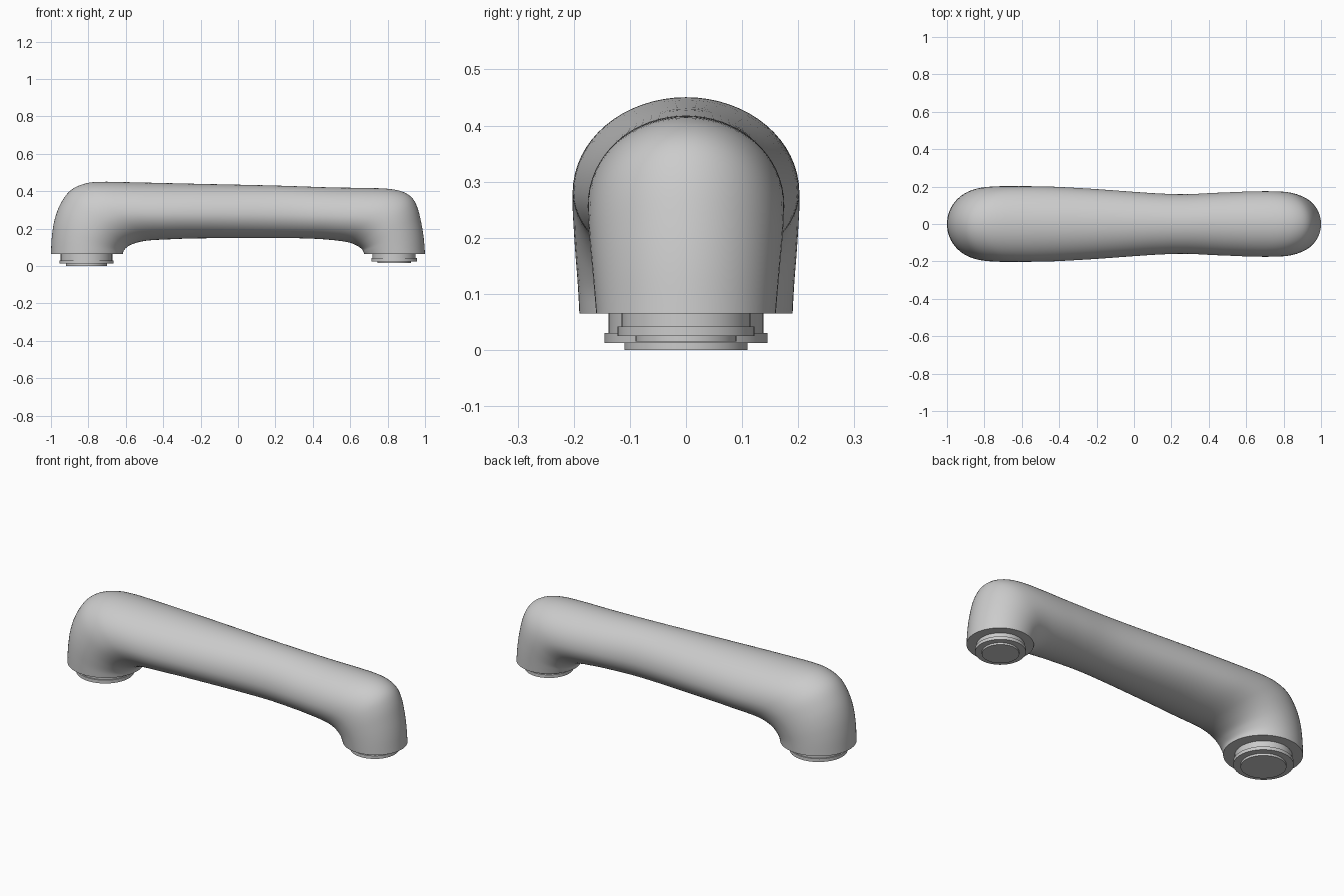
import bpy, bmesh, math
from mathutils import Vector

cube = bpy.data.objects.get("Cube")
if cube:
    bpy.data.objects.remove(cube, do_unlink=True)

grey = bpy.data.materials.new("light_grey")
grey.use_nodes = True
colour = (0.6, 0.6, 0.6, 1)
grey.diffuse_color = colour
grey.node_tree.nodes["Principled BSDF"].inputs["Base Color"].default_value = colour


def finish(name, bm):
    """Turn a bmesh into a smooth shaded object with crisp edges."""
    bmesh.ops.recalc_face_normals(bm, faces=bm.faces)
    mesh = bpy.data.meshes.new(name)
    bm.to_mesh(mesh)
    bm.free()
    mesh.materials.append(grey)
    obj = bpy.data.objects.new(name, mesh)
    bpy.context.collection.objects.link(obj)
    bpy.ops.object.select_all(action='DESELECT')
    obj.select_set(True)
    bpy.context.view_layer.objects.active = obj
    bpy.ops.object.shade_smooth_by_angle(angle=math.radians(35))
    return obj


def bridge(bm, rings):
    """Skin a list of rings and cap both ends."""
    loops = [[bm.verts.new(p) for p in ring] for ring in rings]
    n = len(loops[0])
    for a, b in zip(loops, loops[1:]):
        for i in range(n):
            j = (i + 1) % n
            bm.faces.new((a[i], a[j], b[j], b[i]))
    bm.faces.new(loops[0])
    bm.faces.new(loops[-1])


def spline(points, steps):
    """Catmull-Rom curve through the stations."""
    pts = [points[0]] + points + [points[-1]]
    out = []
    for a, b, c, d in zip(pts, pts[1:], pts[2:], pts[3:]):
        for s in range(steps):
            t = s / steps
            out.append((b * 2 + (c - a) * t + (a * 2 - b * 5 + c * 4 - d) * t * t
                        + (b * 3 - a - c * 3 + d) * t ** 3) * 0.5)
    return out + [points[-1]]


# Handle stations: outer x, outer z, inner x, inner z, half width
stations = [
    (-1, .065, -.615, .065, .19),
    (-.995, .16, -.612, .08, .193),
    (-.98, .25, -.6, .095, .197),
    (-.95, .33, -.58, .11, .2),
    (-.9, .4, -.55, .122, .202),
    (-.83, .437, -.51, .132, .202),
    (-.74, .45, -.46, .138, .202),
    (-.55, .447, -.36, .143, .2),
    (-.25, .44, -.2, .148, .188),
    (.2, .43, .2, .15, .16),
    (.5, .42, .4, .146, .167),
    (.7, .417, .5, .139, .173),
    (.81, .412, .56, .132, .175),
    (.88, .397, .6, .124, .175),
    (.93, .365, .63, .112, .174),
    (.96, .31, .65, .1, .172),
    (.98, .23, .665, .087, .168),
    (.993, .15, .67, .076, .164),
    (1, .065, .675, .065, .16),
]

# Handle: elliptical rings swept from one foot over to the other
SIDES = 64
path = spline([Vector(s) for s in stations], 4)
rings = []
for k, (ox, oz, ix, iz, w) in enumerate(path):
    outer, inner = Vector((ox, 0, oz)), Vector((ix, 0, iz))
    sag = 0.5 + 0.05 * math.sin(math.pi * k / (len(path) - 1))
    centre = outer.lerp(inner, sag)
    ring = []
    for i in range(SIDES):
        a = math.tau * i / SIDES
        c = math.cos(a)
        reach = (outer if c > 0 else inner) - centre
        ring.append(centre + reach * abs(c) + Vector((0, w * math.sin(a), 0)))
    rings.append(ring)
bm = bmesh.new()
bridge(bm, rings)
finish("handle", bm)


def plug(name, x, profile):
    """Stepped round connector under a foot, from (radius, z) pairs."""
    bm = bmesh.new()
    bridge(bm, [[(x + r * math.cos(math.tau * i / 48), r * math.sin(math.tau * i / 48), z)
                 for i in range(48)] for r, z in profile])
    finish(name, bm)


# Connectors with neck, flange and end disc
plug("large_connector", -.81, [(.138, .075), (.138, .03), (.145, .03),
                               (.145, .012), (.11, .012), (.11, 0)])
plug("small_connector", .835, [(.115, .075), (.115, .042), (.122, .042),
                               (.122, .025), (.09, .025), (.09, .015)])
